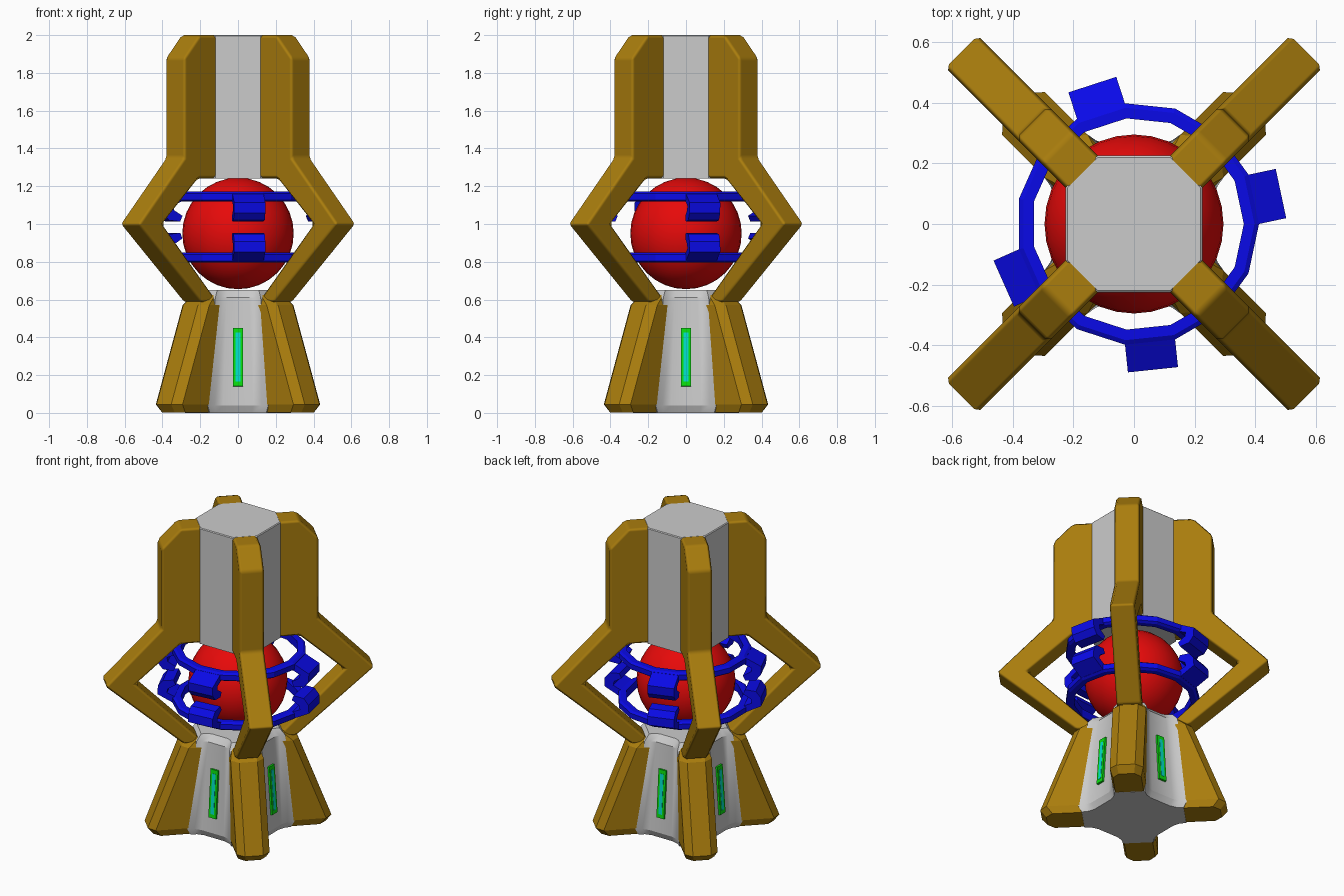
import bpy, bmesh
from math import radians, cos, sin, pi
from mathutils import Matrix, Vector

if "Cube" in bpy.data.objects:
    bpy.data.objects.remove(bpy.data.objects["Cube"])


def material(name, rgb):
    m = bpy.data.materials.new(name)
    m.diffuse_color = (*rgb, 1)
    m.use_nodes = True
    m.node_tree.nodes["Principled BSDF"].inputs["Base Color"].default_value = m.diffuse_color
    return m


GREY = material("grey", (0.56, 0.56, 0.56))
GOLD = material("gold", (0.40, 0.205, 0.004))
RED = material("red", (0.8, 0.003, 0.003))
BLUE = material("blue", (0.003, 0.003, 0.8))
GREEN = material("green", (0.003, 0.75, 0.005))
CYAN = material("cyan", (0.0, 0.75, 0.6))


def finish(bm, name, mat=GREY, turn=0, bevel=0):
    bmesh.ops.recalc_face_normals(bm, faces=bm.faces)
    me = bpy.data.meshes.new(name)
    bm.to_mesh(me)
    bm.free()
    ob = bpy.data.objects.new(name, me)
    bpy.context.collection.objects.link(ob)
    ob.rotation_euler.z = turn
    me.materials.append(mat)
    if bevel:
        for p in me.polygons:
            p.use_smooth = True
        b = ob.modifiers.new("bevel", 'BEVEL')
        b.width, b.segments, b.limit_method = bevel, 1, 'ANGLE'
        b.harden_normals = True
    return ob


def loft(loops, caps=True, closed=False):
    """Skin a list of equal-length point loops."""
    bm = bmesh.new()
    rows = [[bm.verts.new(p) for p in lp] for lp in loops]
    n = len(rows[0])
    pairs = list(zip(rows, rows[1:] + ([rows[0]] if closed else [])))
    for a, b in pairs:
        for i in range(n):
            j = (i + 1) % n
            bm.faces.new((a[i], a[j], b[j], b[i]))
    if caps and not closed:
        bm.faces.new(rows[0])
        bm.faces.new(rows[-1])
    return bm


def slab(profile, half):
    """Extrude an (r, z) profile sideways."""
    return loft([[(r, s * half, z) for r, z in profile] for s in (-1, 1)])


def smooth(ob, angle):
    bpy.ops.object.select_all(action='DESELECT')
    ob.select_set(True)
    bpy.context.view_layer.objects.active = ob
    bpy.ops.object.shade_smooth_by_angle(angle=radians(angle))


# upper column
def octagon(z, a, c):
    return [(a, -c, z), (a, c, z), (c, a, z), (-c, a, z),
            (-a, c, z), (-a, -c, z), (-c, -a, z), (c, -a, z)]


finish(loft([octagon(1.24, .225, .12), octagon(1.995, .225, .12),
             octagon(2.0, .22, .118)]), "upper_column")


# flared base with hollowed sides
def base_loop(z, c, y):
    side = [(-c, -y), (-c * .78, -y + .025), (-c * .5, -y + .037),
            (c * .5, -y + .037), (c * .78, -y + .025), (c, -y)]
    return [Matrix.Rotation(k * pi / 2, 3, 'Z') @ Vector((px, py, z))
            for k in range(4) for px, py in side]


base = finish(loft([base_loop(0, .15, .28), base_loop(.04, .16, .30),
                    base_loop(.61, .12, .26), base_loop(.65, .11, .225)]), "base")
smooth(base, 25)

# curved-in frames: upper fin and elbow arm in one profile
ARM = [(.225, 2.0), (.36, 2.0), (.475, 1.88), (.475, 1.35), (.815, 1.0),
       (.34, .585), (.22, .585), (.26, .63), (.63, 1.0), (.36, 1.242), (.225, 1.242)]


# lower leg fins
def leg_loop(z, tip, h):
    return [(.22, -h, z), (tip - .04, -h, z), (tip, -h * .55, z),
            (tip, h * .55, z), (tip - .04, h, z), (.22, h, z)]


for k in range(4):
    a = pi / 4 + k * pi / 2
    finish(slab(ARM, .075), f"arm_{k}", GOLD, a, .016)
    finish(loft([leg_loop(.001, .52, .085), leg_loop(.045, .555, .1),
                 leg_loop(.57, .355, .1), leg_loop(.625, .29, .08)]),
           f"leg_fin_{k}", GOLD, a)

# light slots on the base sides
for k in range(4):
    for name, mat, w, h, d, off in (("light_frame", GREEN, .054, .31, .03, 0),
                                    ("light_strip", CYAN, .024, .26, .03, .002)):
        bm = bmesh.new()
        bmesh.ops.create_cube(bm, size=1, matrix=(
            Matrix.Translation((0, -.243 - off, .295))
            @ Matrix.Rotation(radians(-4), 4, 'X')
            @ Matrix.Diagonal((w, d, h, 1))))
        finish(bm, f"{name}_{k}", mat, k * pi / 2)

# core sphere
bm = bmesh.new()
bmesh.ops.create_uvsphere(bm, u_segments=32, v_segments=16, radius=.295,
                          matrix=Matrix.Translation((0, 0, .95)))
smooth(finish(bm, "core_sphere", RED), 40)

# 15-sided rings with four hooked clamps, mirrored about the middle height
MID = .983
SHIFT = .012
RING = [(.40, .145), (.40, .178), (.385, .188), (.35, .188), (.35, .135), (.385, .135)]
HOOK = [(.36, .175), (.385, .18), (.483, .13), (.48, .075), (.45, .037),
        (.385, .03), (.372, .06), (.42, .09), (.425, .115), (.37, .14)]
for name, s in (("upper", 1), ("lower", -1)):
    loops = [[(r * cos(t), r * sin(t), MID + s * z) for r, z in RING]
             for t in (radians(24 * i) for i in range(15))]
    finish(loft(loops, closed=True), f"{name}_ring", BLUE).location.x = SHIFT
    for k, deg in enumerate((276, 12, 108, 204)):
        finish(slab([(r, MID + s * z) for r, z in HOOK], .083),
               f"{name}_clamp_{k}", BLUE, radians(deg)).location.x = SHIFT
